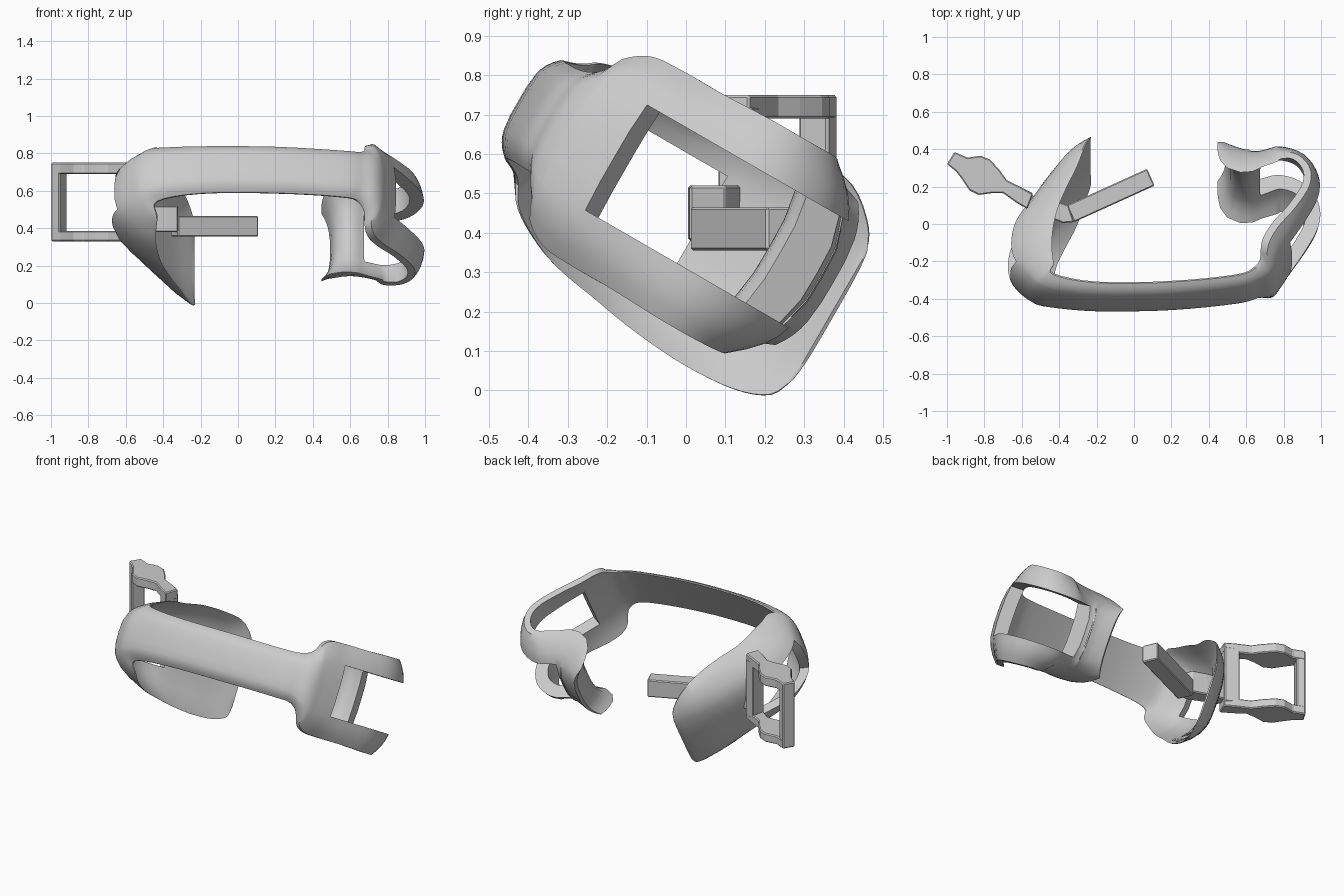
import bpy, bmesh, math
from mathutils import Vector

cube = bpy.data.objects.get("Cube")
if cube:
    bpy.data.objects.remove(cube, do_unlink=True)

grey = bpy.data.materials.new("light_grey")
grey.use_nodes = True
grey.diffuse_color = (0.6, 0.6, 0.6, 1)
grey.node_tree.nodes["Principled BSDF"].inputs["Base Color"].default_value = (0.6, 0.6, 0.6, 1)


def finish(name, bm, smooth=None):
    bmesh.ops.recalc_face_normals(bm, faces=bm.faces)
    mesh = bpy.data.meshes.new(name)
    bm.to_mesh(mesh)
    bm.free()
    mesh.materials.append(grey)
    ob = bpy.data.objects.new(name, mesh)
    bpy.context.scene.collection.objects.link(ob)
    if smooth:
        bpy.ops.object.select_all(action='DESELECT')
        ob.select_set(True)
        bpy.context.view_layer.objects.active = ob
        bpy.ops.object.shade_smooth_by_angle(angle=math.radians(smooth))
    return ob


def catmull(pts, steps):
    out = []
    for i in range(len(pts) - 1):
        p0, p1, p2, p3 = (pts[min(max(j, 0), len(pts) - 1)] for j in range(i - 1, i + 3))
        for k in range(steps):
            t = k / steps
            out.append([0.5 * (2 * b + (c - a) * t + (2 * a - 5 * b + 4 * c - d) * t * t
                               + (3 * b - a - 3 * c + d) * t ** 3)
                        for a, b, c, d in zip(p0, p1, p2, p3)])
    out.append(list(pts[-1]))
    return out


def tilted(x, u, v):
    # the whole wrap leans 30 degrees about the x axis
    return Vector((x, 0.03 + 0.866 * u + 0.5 * v, 0.46 - 0.5 * u + 0.866 * v))


# Wrap sheet in three runs: x, u, lower edge, upper edge, thickness, inward curl of the edges
pad = [
    (-.235, .43, -.25, .12, .01, .0), (-.27, .405, -.315, .18, .03, .03),
    (-.35, .32, -.35, .25, .05, .07), (-.45, .18, -.36, .27, .06, .12),
    (-.54, .04, -.35, .27, .06, .15), (-.63, -.09, -.33, .25, .06, .19),
    (-.655, -.22, -.31, .24, .06, .19), (-.635, -.32, -.28, .22, .06, .17),
    (-.56, -.41, -.23, .20, .06, .11), (-.47, -.465, -.16, .17, .06, .03)]
band = [
    (-.20, -.505, -.135, .155, .05, .0), (.20, -.50, -.13, .155, .05, .0),
    (.55, -.46, -.13, .155, .05, .0)]
frame = [
    (.66, -.42, -.14, .17, .06, .0), (.72, -.385, -.22, .22, .08, .02),
    (.76, -.32, -.275, .275, .08, .04), (.81, -.23, -.285, .285, .08, .04),
    (.885, -.10, -.285, .285, .08, .02), (.95, .04, -.29, .29, .08, .01),
    (.955, .16, -.29, .29, .08, .02), (.895, .27, -.285, .29, .08, .05),
    (.78, .32, -.28, .285, .09, .08), (.66, .29, -.27, .28, .11, .08),
    (.585, .29, -.26, .27, .16, .08), (.50, .385, -.20, .22, .02, .06)]
STEPS = 4
N = 4
# first and last station of each opening
openings = [(4 * STEPS, 7 * STEPS), (16 * STEPS, 22 * STEPS)]
path = catmull(pad + band + frame, STEPS)
bm = bmesh.new()
outer, inner = [], []
for i, (x, u, lo, hi, t, curl) in enumerate(path):
    a, b = path[max(i - 1, 0)], path[min(i + 1, len(path) - 1)]
    n = Vector((b[1] - a[1], a[0] - b[0])).normalized()
    inward = -n if x > 0 else Vector((1, 0))
    taper = 0.5 if x > 0.72 else 0.85
    lines = [lo, max(-.145, lo * .55), min(.165 if x > 0 else .11, hi * .6), hi]
    rows = [lines[s] + (lines[s + 1] - lines[s]) * k / N for s in range(3) for k in range(N)] + [hi]
    co, ci = [], []
    for v in rows:
        e = abs(2 * (v - lo) / (hi - lo) - 1)
        mid = Vector((x, u)) + inward * curl * e ** 3.2
        p = mid + n * (t / 2 - t * taper * e ** 4)
        q = mid - n * t / 2
        co.append(bm.verts.new(tilted(p.x, p.y, v)))
        ci.append(bm.verts.new(tilted(q.x, q.y, v)))
    outer.append(co)
    inner.append(ci)
partner = {p: q for co, ci in zip(outer, inner) for p, q in zip(co, ci)}
for i in range(len(path) - 1):
    for j in range(3 * N):
        if N <= j < 2 * N and any(s <= i < e for s, e in openings):
            continue
        bm.faces.new((outer[i][j], outer[i + 1][j], outer[i + 1][j + 1], outer[i][j + 1]))
rim = [e for e in bm.edges if e.is_boundary]
for f in list(bm.faces):
    bm.faces.new([partner[v] for v in reversed(f.verts)])
for e in rim:
    p, q = e.verts
    bm.faces.new((p, q, partner[q], partner[p]))
bmesh.ops.delete(bm, geom=[v for v in bm.verts if not v.link_faces], context='VERTS')
finish("head_wrap", bm, 40)


def prism(name, outline, z0, z1, bevel=0.006):
    bm = bmesh.new()
    base = bm.faces.new([bm.verts.new((x, y, z0)) for x, y in outline])
    top = bmesh.ops.extrude_face_region(bm, geom=[base])["geom"]
    bmesh.ops.translate(bm, vec=(0, 0, z1 - z0),
                        verts=[g for g in top if isinstance(g, bmesh.types.BMVert)])
    ob = finish(name, bm)
    mod = ob.modifiers.new("edge", 'BEVEL')
    mod.width = bevel
    mod.segments = 1
    return ob


# Buckle: two wavy plates joined by an end bar at each side
wavy = [(-1, .32), (-.96, .385), (-.89, .355), (-.82, .365), (-.77, .345), (-.72, .29),
        (-.68, .235), (-.60, .195), (-.54, .16), (-.57, .08), (-.63, .115), (-.70, .165),
        (-.76, .165), (-.83, .155), (-.88, .18), (-.92, .24), (-.95, .28)]
prism("buckle_lower_plate", wavy, .33, .385)
prism("buckle_upper_plate", wavy, .69, .75)
prism("buckle_outer_bar", [(-1, .32), (-.96, .385), (-.915, .36), (-.955, .285)], .36, .72)
prism("buckle_inner_bar", [(-.62, .205), (-.54, .165), (-.57, .08), (-.64, .12)], .36, .72)

# Post: hinge block behind the pad and the straight bar reaching inwards
prism("hinge_block", [(-.58, .16), (-.44, .13), (-.35, .10), (-.32, .01), (-.38, .005),
                      (-.56, .08)], .38, .52)
prism("inner_bar", [(-.36, .10), (.07, .295), (.11, .205), (-.32, .01)], .355, .465)
